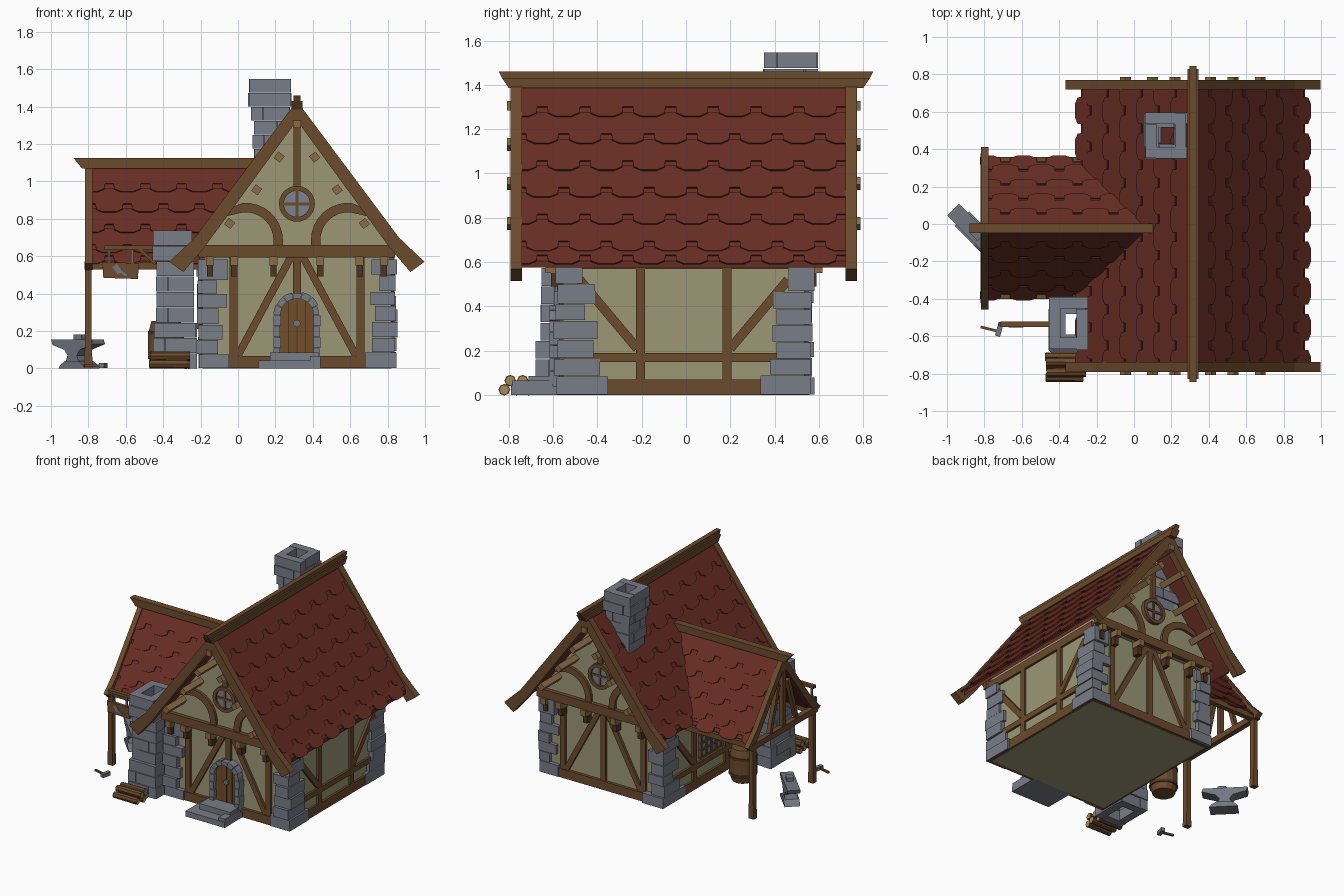
import bpy, bmesh, math, random
from mathutils import Vector as V, Matrix

random.seed(4)
if "Cube" in bpy.data.objects:
    bpy.data.objects.remove(bpy.data.objects["Cube"])

COLOURS = {
    "stone": (0.19, 0.205, 0.25), "timber": (0.15, 0.07, 0.026), "light_wood": (0.26, 0.15, 0.06),
    "dark_wood": (0.075, 0.035, 0.014), "roof_red": (0.137, 0.026, 0.017), "plaster": (0.33, 0.31, 0.18),
    "glass": (0.2, 0.225, 0.285), "iron": (0.17, 0.183, 0.22), "door_wood": (0.17, 0.078, 0.021),
    "log_end": (0.38, 0.26, 0.11)}
mats = {}
for key, c in COLOURS.items():
    m = mats[key] = bpy.data.materials.new(key)
    m.use_nodes = True
    m.diffuse_color = (*c, 1)
    bsdf = m.node_tree.nodes["Principled BSDF"]
    bsdf.inputs["Base Color"].default_value = (*c, 1)
    bsdf.inputs["Roughness"].default_value = 0.9

X, Y, Z = V((1, 0, 0)), V((0, 1, 0)), V((0, 0, 1))
parts = {}


def part(name, mat):
    return parts.setdefault(name, (bmesh.new(), mat))[0]


def prism(name, mat, pts, o, u, v, w):
    """Outline in the u, v plane, thickened by w about that plane."""
    bm = part(name, mat)
    a, b = [[bm.verts.new(V(o) + u * p + v * q + w * k) for p, q in pts] for k in (-0.5, 0.5)]
    bm.faces.new(a)
    bm.faces.new(b[::-1])
    for i in range(len(a)):
        j = (i + 1) % len(a)
        bm.faces.new((a[i], b[i], b[j], a[j]))


SQUARE = [(-0.5, -0.5), (0.5, -0.5), (0.5, 0.5), (-0.5, 0.5)]


def beam(name, mat, p, q, width, depth, n):
    p, q, n = V(p), V(q), V(n).normalized()
    prism(name, mat, SQUARE, (p + q) / 2, (q - p).cross(n).normalized() * width, n * depth, q - p)


def box(name, mat, x0, x1, y0, y1, z0, z1):
    beam(name, mat, ((x0 + x1) / 2, (y0 + y1) / 2, z0), ((x0 + x1) / 2, (y0 + y1) / 2, z1), x1 - x0, y1 - y0, Y)


def arc(cx, cz, r, a0, a1, n):
    return [(cx + r * math.cos(math.radians(a0 + (a1 - a0) * i / n)),
             cz + r * math.sin(math.radians(a0 + (a1 - a0) * i / n))) for i in range(n + 1)]


def mirror(half):
    """Half outline from the apex outwards, made symmetric."""
    return [(-d, z) for d, z in half[:0:-1]] + half


def roof(name, centre, out, along, l0, l1, apex, kink, eave, rows):
    """Slab with rows of staggered scalloped tiles on both slopes."""
    top = mirror([apex, kink, eave])
    under = [(d, z - 0.03) for d, z in top[::-1]]
    prism(name + "_slab", "roof_red", top + under, V(centre) + along * (l0 + l1) / 2, out, Z, along * (l1 - l0))
    a, k = V(apex), V(kink)
    stops = [a.lerp(k, i / rows) for i in range(rows + 1)] + [V(eave)]
    for s in (-1, 1):
        for i in range(rows + 1):
            p, q = [V(centre) + out * s * e[0] + Z * e[1] for e in stops[i:i + 2]]
            n = (q - p).cross(along).normalized()
            n = n if n.z > 0 else -n
            run = (q - p).length
            down = (q + n * 0.008 - p) / run
            run += 0.03
            pts = [(l0 - 0.002, 0), (l0 - 0.002, run - 0.055)]
            u = l0 + 0.193 * (0.5 if i % 2 else 0)
            while u - 0.04 < l1:
                for du, dv in ((-0.073, 0.055), (-0.071, 0.02), (-0.035, 0), (0.035, 0), (0.071, 0.02), (0.073, 0.055)):
                    pts.append((min(max(u + du, l0 - 0.001), l1 + du * 0.001), run - dv))
                u += 0.193
            pts += [(l1 + 0.001, run - 0.055), (l1 + 0.001, 0)]
            prism(name + "_tiles", "roof_red", pts, p + n * 0.003, along, down, n * 0.008)


CX, CY = 0.315, -0.01
# Main roof, verges and ridge
roof("main_roof", (CX, 0, 0), X, Y, -0.745, 0.725, (0, 1.395), (0.545, 0.667), (0.598, 0.605), 6)
verge = mirror([(0, 1.43), (0.545, 0.7), (0.682, 0.57)]) + [(0.607, 0.515), (0.5, 0.64), (0, 1.325), (-0.5, 0.64), (-0.607, 0.515)]
for s in (-1, 1):
    prism("main_verge", "timber", verge, (CX, CY + s * 0.755, 0), X, Z, Y * 0.052)
prism("main_ridge", "timber", [(-0.845, 1.46), (0.845, 1.46), (0.83, 1.43), (-0.83, 1.43)], (CX, 0, 0), Y, Z, X * 0.036)
prism("main_ridge", "timber", [(-0.83, 1.43), (0.83, 1.43), (0.8, 1.385), (-0.8, 1.385)], (CX, 0, 0), Y, Z, X * 0.06)

# Side wing roof
WY = -0.022
roof("wing_roof", (0, WY, 0), Y, X, -0.785, 0.08, (0, 1.07), (0.31, 0.635), (0.355, 0.575), 4)
wing_verge = mirror([(0, 1.1), (0.33, 0.665), (0.435, 0.56)]) + [(0.39, 0.525), (0.3, 0.62), (0, 1.02), (-0.3, 0.62), (-0.39, 0.525)]
prism("wing_verge", "timber", wing_verge, (-0.798, WY, 0), Y, Z, X * 0.038)
prism("wing_ridge", "timber", [(-0.88, 1.125), (0.12, 1.125), (0.12, 1.07), (-0.835, 1.07)], (0, WY, 0), X, Z, Y * 0.052)

# Wing frame: posts, plates, tie, king post and braces
for s in (-1, 1):
    y = WY + s * 0.36
    prism("wing_post", "timber", [(-0.023, 0), (0.023, 0), (0.018, 0.14), (0.018, 0.55), (-0.018, 0.55), (-0.018, 0.14)],
          (-0.8, y, 0), X, Z, Y * 0.04)
    beam("wing_plate", "timber", (-0.8, y, 0.55), (-0.18, y, 0.55), 0.04, 0.04, Z)
    beam("wing_brace", "timber", (-0.8, y - s * 0.2, 0.57), (-0.8, WY + s * 0.06, 0.9), 0.03, 0.03, X)
beam("wing_tie", "timber", (-0.8, WY - 0.4, 0.55), (-0.8, WY + 0.4, 0.55), 0.045, 0.04, X)
beam("wing_king_post", "timber", (-0.8, WY, 0.55), (-0.8, WY, 1.03), 0.035, 0.035, X)

# Walls
box("lower_walls", "plaster", -0.19, 0.82, CY - 0.545, CY + 0.545, 0, 0.66)
prism("upper_walls", "plaster", [(-0.505, 0.6), (0.505, 0.6), (0.505, 0.65), (0, 1.335), (-0.505, 0.65)],
      (CX, CY, 0), X, Z, Y * 1.16)

# Gable ends: timbers, joists, purlins and round window
for s in (-1, 1):
    low, up, n = CY + s * 0.548, CY + s * 0.585, Y * s

    def timber(x0, z0, x1, z1, y, w=0.042):
        beam("gable_timbers", "timber", (CX + x0, y, z0), (CX + x1, y, z1), w, 0.03, n)

    def strut(name, mat, x, z0, z1, w, reach):
        a, b = sorted((CY + s * 0.5, CY + s * reach))
        box(name, mat, x - w, x + w, a, b, z0, z1)

    timber(-0.52, 0.034, 0.52, 0.034, CY + s * 0.552, 0.066)
    timber(-0.525, 0.627, 0.525, 0.627, CY + s * 0.597, 0.066)
    timber(0, 0.39 if s < 0 else 0.06, 0, 0.6, low)
    timber(0, 0.97, 0, 1.33, up, 0.036)
    for m in (-1, 1):
        timber(m * 0.34, 0.06, m * 0.34, 0.6, low)
        timber(m * 0.03, 0.6, m * 0.315, 0.07, low, 0.04)
        curve = arc(0.275, 0.685, 0.2, 180, 85, 8) + [(0.375, 0.85), (0.39, 0.81)] + arc(0.275, 0.685, 0.15, 85, 180, 8)
        curve = [(0.075, 0.65)] + curve + [(0.125, 0.65)]
        prism("curved_brace", "timber", [(m * p, q) for p, q in curve], (CX, up, 0), X, Z, Y * 0.03)
        for d in (0.125, 0.335, 0.465):
            x = CX + m * d
            strut("joist", "light_wood", x, 0.55, 0.597, 0.021, 0.625)
            strut("joist_bracket", "dark_wood", x, 0.49, 0.55, 0.017, 0.6)
        for d, z in ((0.095, 1.13), (0.215, 0.955), (0.36, 0.775)):
            beam("purlin", "light_wood", (CX + m * d, CY + s * 0.55, z), (CX + m * d, CY + s * 0.797, z), 0.042, 0.042, (m * 1.34, 0, 1))
    beam("purlin", "light_wood", (CX, CY + s * 0.55, 1.305), (CX, CY + s * 0.797, 1.305), 0.042, 0.042, Z)
    prism("round_window_glass", "glass", arc(0, 0.88, 0.075, 0, 345, 23), (CX, up, 0), X, Z, Y * 0.02)
    for i in range(12):
        a = i * 30
        prism("round_window_frame", "timber", arc(0, 0.88, 0.096, a, a + 30, 2) + arc(0, 0.88, 0.07, a + 30, a, 2),
              (CX, up, 0), X, Z, Y * 0.05)
    for dx, dz in ((0.08, 0), (0, 0.08)):
        beam("round_window_bars", "timber", (CX - dx, up, 0.88 - dz), (CX + dx, up, 0.88 + dz), 0.016, 0.035, n)

# Long side walls
for x in (0.822, -0.192):
    def stud(y0, z0, y1, z1, w=0.042):
        beam("side_timbers", "timber", (x, CY + y0, z0), (x, CY + y1, z1), w, 0.03, X)

    stud(-0.55, 0.036, 0.55, 0.036, 0.07)
    stud(-0.54, 0.17, 0.54, 0.17)
    stud(-0.55, 0.6, 0.55, 0.6, 0.06)
    for m in (-1, 1):
        stud(m * 0.195, 0.06, m * 0.195, 0.6)
        stud(m * 0.47, 0.52, m * 0.21, 0.21)

# Lattice window under the wing
box("side_window_glass", "glass", -0.21, -0.19, -0.12, 0.12, 0.22, 0.44)
for i in range(5):
    y, z = -0.12 + 0.06 * i, 0.22 + 0.055 * i
    beam("side_window_bars", "timber", (-0.208, y, 0.21), (-0.208, y, 0.45), 0.014, 0.02, X)
    beam("side_window_bars", "timber", (-0.208, -0.13, z), (-0.208, 0.13, z), 0.014, 0.02, X)

# Corner stones with alternating long and short courses
for sx in (-1, 1):
    for sy in (-1, 1):
        z = 0.003
        for i in range(7):
            h = random.uniform(0.07, 0.09) if i < 6 else 0.585 - z
            a, b = ((0.145, 0.14), (0.105, 0.185))[i % 2] if i else (0.175, 0.25)
            x, y = CX + sx * random.uniform(0.522, 0.538), CY + sy * random.uniform(0.57, 0.592)
            a, b = a + random.uniform(-0.02, 0.02), b + random.uniform(-0.025, 0.025)
            box("corner_stones", "stone", min(x, x - sx * a), max(x, x - sx * a),
                min(y, y - sy * b), max(y, y - sy * b), z, z + h - 0.004)
            z += h


def stone_ring(name, cx, cy, hx, hy, z0, z1, t, flip):
    """Four blocks laid pinwheel fashion around a flue."""
    for k, d in enumerate((-Y, X, Y, -X)):
        wide, deep = (hx, hy) if k % 2 == 0 else (hy, hx)
        side = Z.cross(d) * (1 if flip else -1)
        j = random.uniform(-0.006, 0.006)
        c = V((cx, cy, 0)) + d * (deep - t / 2 + j) + side * t / 2
        beam(name, "stone", c + Z * z0, c + Z * (z1 - 0.003), 2 * wide - t, t, d)


# Roof chimney and forge chimney
for i in range(8):
    z = 0.95 + i * 0.075
    r = 0.113 if i > 5 else 0.092 + 0.008 * (i % 2)
    stone_ring("roof_chimney", 0.185 - 0.002 * i, 0.472, r, r + 0.006, z, z + 0.075, 0.06, i % 2)
for i in range(9):
    z = i * 0.0822
    hx, hy = (0.115, 0.145) if i < 3 else (0.105, 0.14) if i > 6 else (0.1, 0.12)
    stone_ring("forge_chimney", -0.35 if i > 6 else -0.335, -0.533, hx, hy, z, z + 0.0822, 0.062, i % 2)

# Door, arch stones and steps
prism("door", "door_wood", [(-0.092, 0.05)] + arc(0, 0.285, 0.092, 180, 0, 10) + [(0.092, 0.05)],
      (CX, -0.572, 0), X, Z, Y * 0.03)
for d in (-0.045, 0, 0.045):
    beam("door_plank_gaps", "dark_wood", (CX + d, -0.588, 0.06), (CX + d, -0.588, 0.36), 0.005, 0.004, Y)
prism("door_ring", "iron", arc(0, 0.24, 0.02, 0, 315, 7), (CX, -0.592, 0), X, Z, Y * 0.016)
for i in range(7):
    a, r = i * 180 / 7, random.uniform(0.118, 0.128)
    prism("door_arch", "stone", arc(0, 0.285, r, a, a + 24.5, 2) + arc(0, 0.285, 0.088, a + 24.5, a, 2),
          (CX, -0.58, 0), X, Z, Y * 0.07)
for s in (-1, 1):
    for i in range(4):
        d = CX + s * 0.106
        box("door_jamb", "stone", d - 0.018, d + 0.015 + 0.005 * (i % 2), -0.615, -0.55, 0.05 + i * 0.059, 0.106 + i * 0.059)
box("lower_step", "stone", 0.11, 0.44, -0.79, -0.55, 0, 0.042)
box("upper_step", "stone", 0.17, 0.43, -0.71, -0.55, 0.042, 0.085)
box("step_kerb", "stone", 0.385, 0.44, -0.785, -0.6, 0.04, 0.065)

# Hanging sign
beam("sign_arm", "timber", (-0.715, -0.535, 0.645), (-0.43, -0.535, 0.645), 0.022, 0.03, Y)
beam("sign_arm", "timber", (-0.53, -0.535, 0.64), (-0.44, -0.535, 0.56), 0.018, 0.024, Y)
for x in (-0.69, -0.565):
    beam("sign_chain", "iron", (x, -0.535, 0.56), (x, -0.535, 0.65), 0.012, 0.012, Y)
prism("sign_board", "timber", [(-0.725, 0.57), (-0.53, 0.562), (-0.535, 0.478), (-0.72, 0.484)], (0, -0.535, 0), X, Z, Y * 0.022)
beam("sign_hammer", "iron", (-0.66, -0.549, 0.55), (-0.63, -0.549, 0.51), 0.03, 0.008, Y)
beam("sign_hammer", "iron", (-0.645, -0.549, 0.53), (-0.595, -0.549, 0.495), 0.012, 0.008, Y)

# Anvil and dropped hammer
u, w = V((0.7, -0.714, 0)), V((0.714, 0.7, 0))
shape = [(-0.16, 0.155), (0.15, 0.155), (0.16, 0.13), (0.06, 0.1), (0.035, 0.07), (0.05, 0.035),
         (-0.05, 0.035), (-0.035, 0.07), (-0.06, 0.1), (-0.15, 0.125)]
prism("anvil", "iron", shape, (-0.855, -0.037, 0), u, Z, w * 0.09)
prism("anvil_foot", "iron", [(-0.1, 0), (0.1, 0), (0.085, 0.02), (0.05, 0.04), (-0.05, 0.04), (-0.085, 0.02)],
      (-0.85, -0.042, 0), u, Z, w * 0.11)
prism("anvil_block", "iron", SQUARE, (-0.84, -0.052, 0.165), u * 0.06, Z * 0.03, w * 0.05)
beam("hammer_handle", "timber", (-0.82, -0.55, 0.014), (-0.72, -0.575, 0.014), 0.014, 0.014, Z)
beam("hammer_head", "iron", (-0.73, -0.6, 0.015), (-0.712, -0.535, 0.015), 0.028, 0.028, Z)


def tube(name, mat, stations, axis, o, sides=10):
    """Stacked frusta along an axis; stations are (distance, radius)."""
    turn = Matrix.Translation(o) @ Z.rotation_difference(axis).to_matrix().to_4x4()
    for (d0, r0), (d1, r1) in zip(stations, stations[1:]):
        bmesh.ops.create_cone(part(name, mat), cap_ends=True, segments=sides, radius1=r0, radius2=r1, depth=d1 - d0,
                              matrix=turn @ Matrix.Translation((0, 0, (d0 + d1) / 2)))


# Barrel and log pile
tube("barrel", "timber", [(0, 0.08), (0.07, 0.098), (0.18, 0.098), (0.25, 0.08)], Z, (-0.385, -0.14, 0.004), 14)
for z in (0.05, 0.18):
    tube("barrel_hoops", "dark_wood", [(z, 0.1), (z + 0.02, 0.1)], Z, (-0.385, -0.14, 0), 14)
for y, z in ((-0.82, 0.024), (-0.765, 0.024), (-0.71, 0.024), (-0.793, 0.065), (-0.737, 0.065)):
    x, length = -0.475 + random.uniform(0, 0.015), random.uniform(0.195, 0.21)
    tube("logs", "timber", [(0, 0.024), (length, 0.026)], X, (x, y, z), 8)
    tube("log_ends", "log_end", [(-0.002, 0.02), (length + 0.002, 0.02)], X, (x, y, z), 8)

# Turn every part into an object
for name, (bm, mat) in parts.items():
    bmesh.ops.recalc_face_normals(bm, faces=bm.faces)
    mesh = bpy.data.meshes.new(name)
    bm.to_mesh(mesh)
    bm.free()
    mesh.materials.append(mats[mat])
    bpy.context.scene.collection.objects.link(bpy.data.objects.new(name, mesh))
